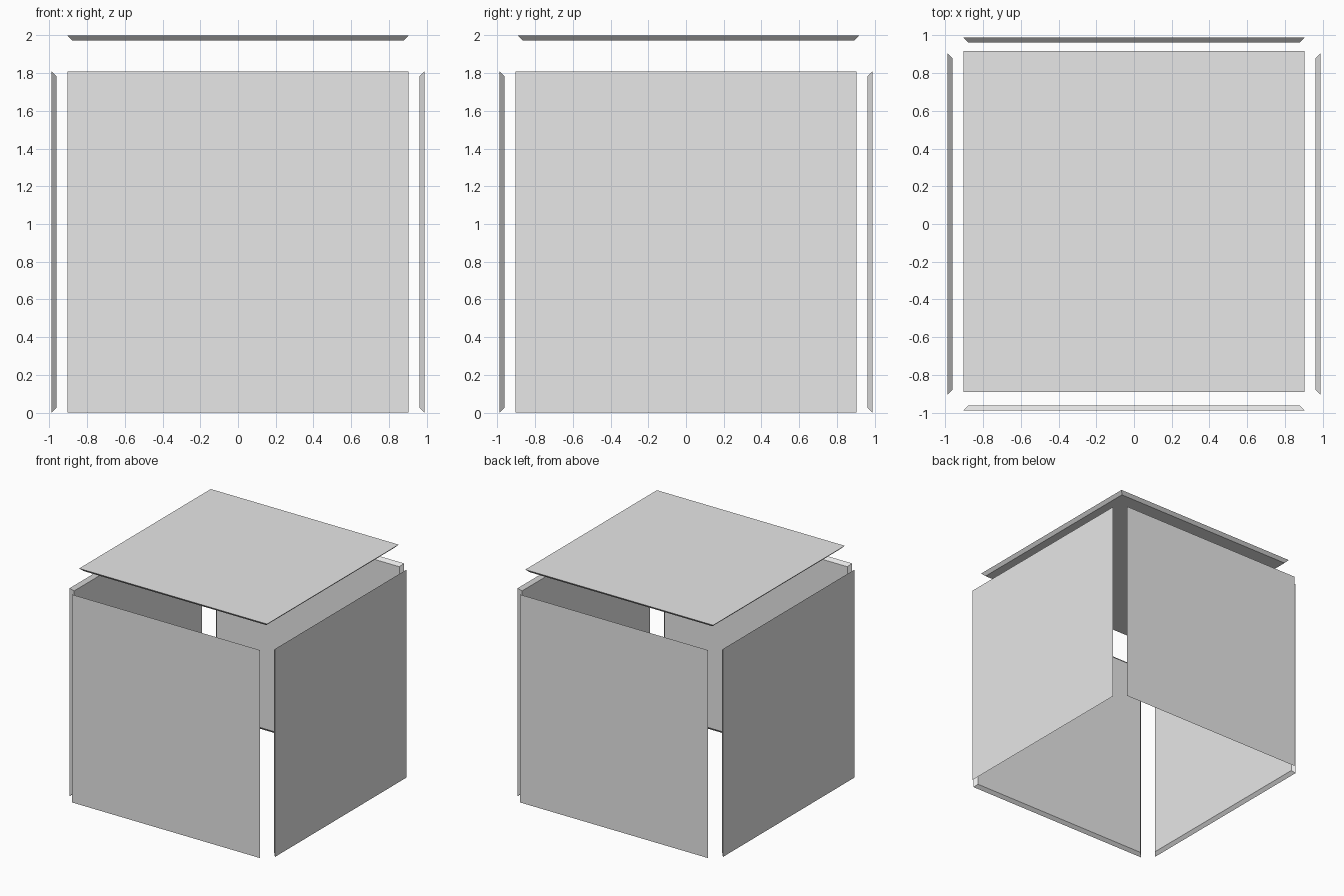
import bpy, bmesh
from math import pi
from mathutils import Matrix

cube = bpy.data.objects.get("Cube")
if cube:
    bpy.data.objects.remove(cube)

SIZE, THICK, REACH = 1.81, 0.026, 0.989

grey = bpy.data.materials.new("plain grey")
grey.use_nodes = True
colour = (0.8, 0.8, 0.8, 1)
grey.diffuse_color = colour
grey.node_tree.nodes["Principled BSDF"].inputs["Base Color"].default_value = colour


def panel(name, matrix):
    """Square board with mitred edges; its wide outer face lies at local z = 0."""
    bm = bmesh.new()
    bmesh.ops.create_cube(bm, size=1)
    for v in bm.verts:
        outer = v.co.z > 0
        width = SIZE if outer else SIZE - 2 * THICK
        v.co.x *= width
        v.co.y *= width
        v.co.z = 0 if outer else -THICK
    bm.transform(matrix)
    mesh = bpy.data.meshes.new(name)
    bm.to_mesh(mesh)
    bm.free()
    mesh.materials.append(grey)
    bpy.context.collection.objects.link(bpy.data.objects.new(name, mesh))


# Four walls turned about the vertical axis, with open corners
lift = Matrix.Translation((0, 0, SIZE / 2))
upright = Matrix.Translation((0, -REACH, 0)) @ Matrix.Rotation(pi / 2, 4, "X")
for i, side in enumerate(("front", "left", "back", "right")):
    panel(side + "_panel", lift @ Matrix.Rotation(i * pi / 2, 4, "Z") @ upright)

# Floating lid, set slightly towards the back
panel("top_panel", Matrix.Translation((0, 0.013, 2)))
